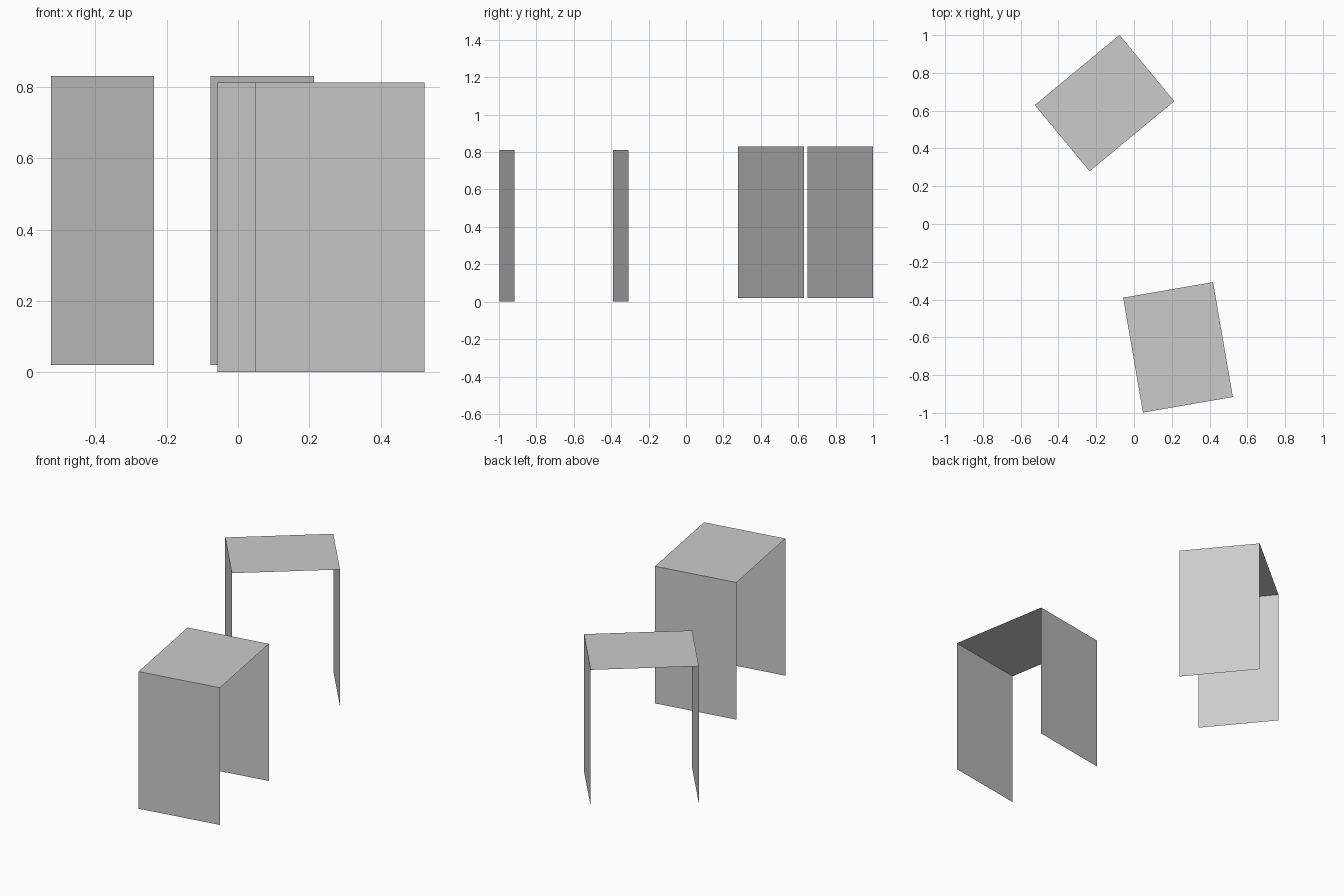
import bpy
import bmesh
from math import radians
from mathutils import Matrix

cube = bpy.data.objects.get("Cube")
if cube:
    bpy.data.objects.remove(cube, do_unlink=True)

grey = bpy.data.materials.new("plain grey")
grey.use_nodes = True
colour = (0.6, 0.6, 0.6, 1)
grey.diffuse_color = colour
grey.node_tree.nodes["Principled BSDF"].inputs["Base Color"].default_value = colour


def folded_table(name, centre, width, length, height, angle):
    """Sheet folded into a top and two end panels, open along both sides."""
    bm = bmesh.new()
    w, l = width / 2, length / 2
    profile = [(-l, 0), (-l, height), (l, height), (l, 0)]
    left, right = ([bm.verts.new((x, y, z)) for y, z in profile] for x in (-w, w))
    for i in range(3):
        bm.faces.new((left[i], right[i], right[i + 1], left[i + 1]))
    mesh = bpy.data.meshes.new(name)
    bm.to_mesh(mesh)
    bm.free()
    mesh.materials.append(grey)
    table = bpy.data.objects.new(name, mesh)
    table.matrix_world = Matrix.Translation(centre) @ Matrix.Rotation(radians(angle), 4, "Z")
    bpy.context.collection.objects.link(table)


folded_table("front_table", (0.233, -0.653, 0), 0.483, 0.617, 0.812, 9.8)
folded_table("back_table", (-0.156, 0.64, 0.02), 0.455, 0.582, 0.811, -50.4)
